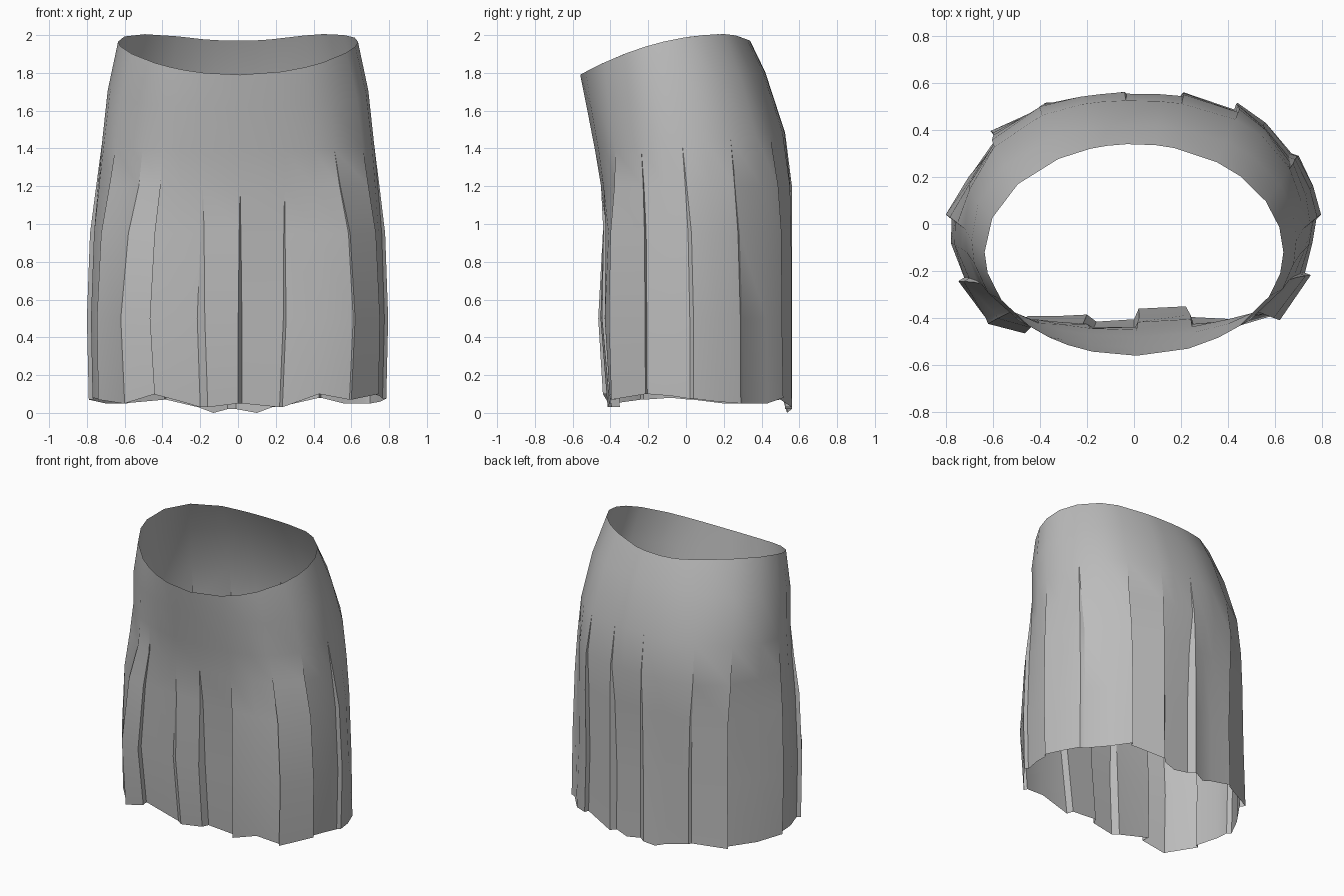
import bpy, bmesh, math

cloth = bpy.data.materials.new("grey cloth")
cloth.diffuse_color = (0.5, 0.5, 0.5, 1)

# Body rings, waist to hem: z, z tilt along y, half width, front y, back y, centre y, squareness
RINGS = [
    (1.95, 0.00, 0.635, -0.56, 0.34, -0.12, 2.0),
    (1.72, 0.20, 0.69, -0.525, 0.42, -0.07, 2.2),
    (1.43, 0.10, 0.72, -0.48, 0.525, -0.02, 2.3),
    (1.20, 0.00, 0.745, -0.45, 0.555, 0.00, 2.4),
    (0.95, 0.00, 0.77, -0.435, 0.54, 0.02, 2.6),
    (0.50, 0.00, 0.785, -0.44, 0.53, 0.03, 2.7),
    (0.05, 0.00, 0.775, -0.40, 0.53, 0.03, 3.0),
]

# Hem points going round from the front centre: hem z, pleat top z, then one
# point for a plain panel edge or two points for the two sides of a fold
HEM = [
    (0.05, 1.18, (0.0, -0.405), (0.02, -0.36)),
    (0.03, 1.18, (0.22, -0.35), (0.235, -0.395)),
    (0.10, 1.18, (0.43, -0.405)),
    (0.07, 1.40, (0.59, -0.37), (0.60, -0.395)),
    (0.10, 1.42, (0.745, -0.215), (0.72, -0.205)),
    (0.09, 1.40, (0.75, -0.08)),
    (0.075, 1.40, (0.765, 0.02), (0.785, 0.04)),
    (0.06, 1.40, (0.755, 0.16)),
    (0.05, 1.42, (0.70, 0.29), (0.67, 0.30)),
    (0.05, 1.42, (0.56, 0.43)),
    (0.08, 1.42, (0.44, 0.515), (0.43, 0.485)),
    (0.03, 1.30, (0.21, 0.56), (0.18, 0.525)),
    (0.00, 1.30, (0.10, 0.525)),
    (0.02, 1.30, (-0.01, 0.525), (-0.055, 0.56)),
    (0.00, 1.30, (-0.13, 0.535)),
    (0.03, 1.30, (-0.21, 0.525)),
    (0.07, 1.30, (-0.38, 0.515), (-0.39, 0.495)),
    (0.05, 1.42, (-0.61, 0.395), (-0.585, 0.365)),
    (0.05, 1.40, (-0.70, 0.20)),
    (0.07, 1.40, (-0.79, 0.04), (-0.765, 0.02)),
    (0.08, 1.40, (-0.77, -0.08)),
    (0.07, 1.42, (-0.715, -0.225), (-0.74, -0.24)),
    (0.05, 1.30, (-0.61, -0.385), (-0.60, -0.41)),
    (0.10, 1.30, (-0.44, -0.44), (-0.45, -0.39)),
    (0.06, 1.18, (-0.30, -0.39)),
    (0.03, 1.18, (-0.20, -0.385), (-0.16, -0.415)),
]


def body_point(ring, angle):
    """Point of a rounded ring in the given direction."""
    _, _, rx, yf, yb, yc, n = ring
    c, s = math.cos(angle), math.sin(angle)
    ry = yb - yc if s > 0 else yc - yf
    r = (abs(c / rx) ** n + abs(s / ry) ** n) ** (-1 / n)
    return r * c, yc + r * s


def column(point, angle, hem_z, pleat_top):
    """Run of points from waist to hem; the fold fades out at pleat_top."""
    bx, by = body_point(RINGS[-1], angle)
    dx, dy = point[0] - bx, point[1] - by
    run = []
    for i, ring in enumerate(RINGS):
        x, y = body_point(ring, angle)
        z = ring[0] + ring[1] * y
        if i == 0:                       # waist dips at the front and slightly at the back
            t = (y + 0.56) / 0.9
            z = 1.79 + 0.50 * t - 0.29 * t * t
            if y > 0:
                z -= 0.03 * max(0, 1 - (x / 0.4) ** 2)
        elif i == len(RINGS) - 1:
            z = hem_z
        fade = 0 if i < 3 else min(1, max(0, (pleat_top - z) / 0.5))
        run.append((x + dx * fade, y + dy * fade, z))
    return run


# Skirt: loft all columns round the body
bm = bmesh.new()
columns = []
for hem_z, pleat_top, *points in HEM:
    mx = sum(p[0] for p in points) / len(points)
    my = sum(p[1] for p in points) / len(points)
    angle = math.atan2(my - RINGS[-1][5], mx)
    for p in points:
        columns.append([bm.verts.new(v) for v in column(p, angle, hem_z, pleat_top)])
for a, b in zip(columns, columns[1:] + columns[:1]):
    for i in range(len(RINGS) - 1):
        bm.faces.new((a[i], a[i + 1], b[i + 1], b[i]))
bmesh.ops.remove_doubles(bm, verts=bm.verts, dist=0.001)

mesh = bpy.data.meshes.new("pleated_skirt")
bm.to_mesh(mesh)
bm.free()
mesh.materials.append(cloth)
skirt = bpy.data.objects.new("pleated_skirt", mesh)
bpy.context.collection.objects.link(skirt)
bpy.context.view_layer.objects.active = skirt
skirt.select_set(True)
bpy.ops.object.shade_smooth_by_angle(angle=math.radians(30))
